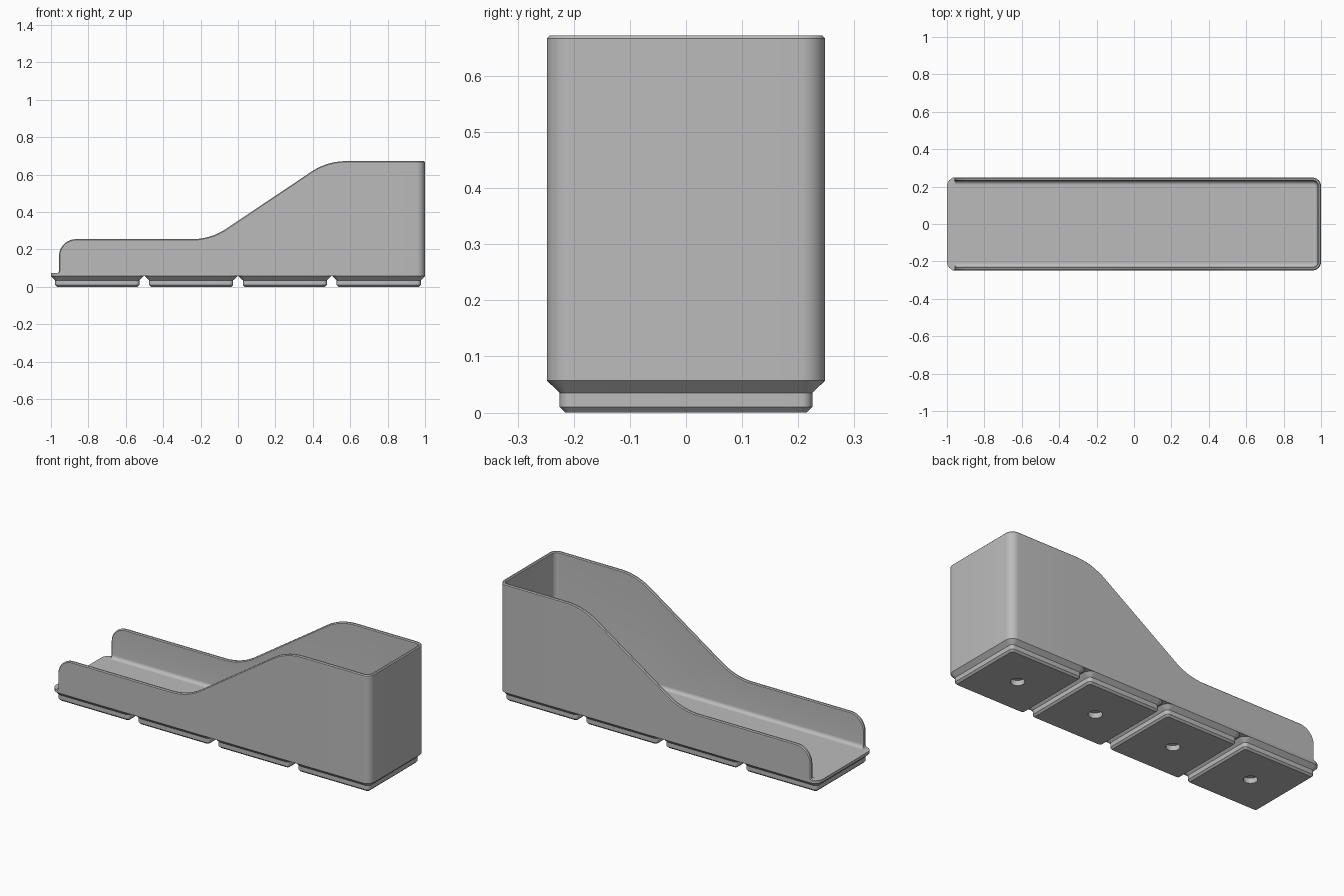
import bpy, bmesh, math
from mathutils import Vector

cube = bpy.data.objects.get("Cube")
if cube:
    bpy.data.objects.remove(cube, do_unlink=True)

HX, HY, CORNER = 1.0, 0.248, 0.045      # plan half sizes and corner radius
BASE, FLOOR, TOP = 0.057, 0.073, 0.672  # slab underside, floor, rim height
WALL, RIM, COVE = 0.018, 0.005, 0.02    # wall thickness, rim chamfer, floor fillet
STEPS = 8

grey = bpy.data.materials.new("light_grey")
grey.use_nodes = True
grey.diffuse_color = (0.5, 0.5, 0.5, 1)
grey.node_tree.nodes["Principled BSDF"].inputs["Base Color"].default_value = (0.5, 0.5, 0.5, 1)


def loft(name, rings, closed=True, cap_start=False, cap_end=False):
    """Skin a row of equal rings; rings run counter-clockwise."""
    bm = bmesh.new()
    rows = [[bm.verts.new(p) for p in ring] for ring in rings]
    n = len(rows[0])
    for a, b in zip(rows, rows[1:]):
        for i in range(n if closed else n - 1):
            k = (i + 1) % n
            bm.faces.new((a[i], a[k], b[k], b[i]))
    if cap_start:
        bm.faces.new(rows[0][::-1])
    if cap_end:
        bm.faces.new(rows[-1])
    bmesh.ops.remove_doubles(bm, verts=bm.verts[:], dist=1e-5)
    bmesh.ops.dissolve_degenerate(bm, edges=bm.edges[:], dist=1e-5)
    mesh = bpy.data.meshes.new(name)
    bm.to_mesh(mesh)
    bm.free()
    mesh.materials.append(grey)
    obj = bpy.data.objects.new(name, mesh)
    bpy.context.collection.objects.link(obj)
    bpy.ops.object.select_all(action='DESELECT')
    obj.select_set(True)
    bpy.context.view_layer.objects.active = obj
    bpy.ops.object.shade_smooth_by_angle(angle=math.radians(30))
    return obj


def rounded_rect(hx, hy, r, z, cx=0):
    ring = []
    for q, (sx, sy) in enumerate(((1, 1), (-1, 1), (-1, -1), (1, -1))):
        for i in range(STEPS + 1):
            a = math.pi / 2 * (q + i / STEPS)
            ring.append((cx + sx * (hx - r) + r * math.cos(a),
                         sy * (hy - r) + r * math.sin(a), z))
    return ring


def circle(r, z, cx):
    n = 4 * (STEPS + 1)
    angles = [math.tau * (i + 0.5) / n for i in range(n)]
    return [(cx + r * math.cos(a), r * math.sin(a), z) for a in angles]


def fillet(before, corner, after, r, n=12):
    """Arc that rounds the corner of a polyline."""
    c = Vector(corner)
    u, v = (Vector(before) - c).normalized(), (Vector(after) - c).normalized()
    half = u.angle(v) / 2
    centre = c + (u + v).normalized() * (r / math.sin(half))
    start = c + u * (r / math.tan(half)) - centre
    end = c + v * (r / math.tan(half)) - centre
    sweep = start.angle(end)
    return [centre + (start * math.sin(sweep * (1 - i / n)) + end * math.sin(sweep * i / n))
            / math.sin(sweep) for i in range(n + 1)]


# Feet with a round recess underneath
for k in range(4):
    cx = (k - 1.5) * 0.5015
    loft("foot_%d" % (k + 1), [
        circle(0.036, 0.029, cx), circle(0.036, 0, cx),
        rounded_rect(0.215, 0.215, 0.01, 0, cx),
        rounded_rect(0.225, 0.225, 0.02, 0.01, cx),
        rounded_rect(0.225, 0.225, 0.02, 0.035, cx),
        rounded_rect(HY, HY, CORNER, BASE, cx)], cap_start=True)

# Floor slab
loft("floor_slab", [rounded_rect(HX, HY, CORNER, BASE), rounded_rect(HX, HY, CORNER, FLOOR)],
     cap_start=True, cap_end=True)

# Side outline of the wall top, from the open end to the tall end
corners = [(-1.0, FLOOR), (-0.957, FLOOR), (-0.957, 0.255), (-0.146, 0.255), (0.476, TOP), (HX, TOP)]
outline = []
for (a, b, c), r in zip(zip(corners, corners[1:], corners[2:]), (0.014, 0.09, 0.33, 0.33)):
    outline += fillet(a, b, c, r)

side = []
for i, p in enumerate(outline):
    t = Vector((0, 0))
    if i:
        t += (p - outline[i - 1]).normalized()
    if i < len(outline) - 1:
        t += (outline[i + 1] - p).normalized()
    t.normalize()
    side.append((p, Vector((-t.y, t.x))))
side[0] = (outline[0], Vector((0, 1)))

# Stations around the wall: plan point, inward direction, top height, outline normal
front = [(Vector((p.x, -HY)), Vector((0, 1)), p.y, n) for p, n in side]
back = [(Vector((p.x, HY)), Vector((0, -1)), p.y, n) for p, n in reversed(side)]
turn = []
for s in (-1, 1):
    for i in range(STEPS + 1):
        a = math.pi / 2 * (i / STEPS - (s < 0))
        d = Vector((math.cos(a), math.sin(a)))
        centre = Vector((HX - CORNER, s * (HY - CORNER)))
        turn.append((centre + d * CORNER, -d, TOP, Vector((0, 1))))
stations = front + turn + back


def wall_line(depth, height=None, inset=RIM):
    line = []
    for plan, inward, top, n in stations:
        x, y = plan + inward * depth
        z = max(top - n.y * inset, FLOOR)
        line.append((x - n.x * inset, y, z if height is None else min(z, height)))
    return line


# Wall section: outside, chamfered rim, inside, curved foot
lines = [wall_line(0, FLOOR), wall_line(0), wall_line(RIM, inset=0),
         wall_line(WALL - RIM, inset=0), wall_line(WALL)]
for i in range(7):
    a = math.pi / 2 * i / 6
    lines.append(wall_line(WALL + COVE * (1 - math.cos(a)), FLOOR + COVE * (1 - math.sin(a))))
loft("side_and_end_wall", lines, closed=False)
